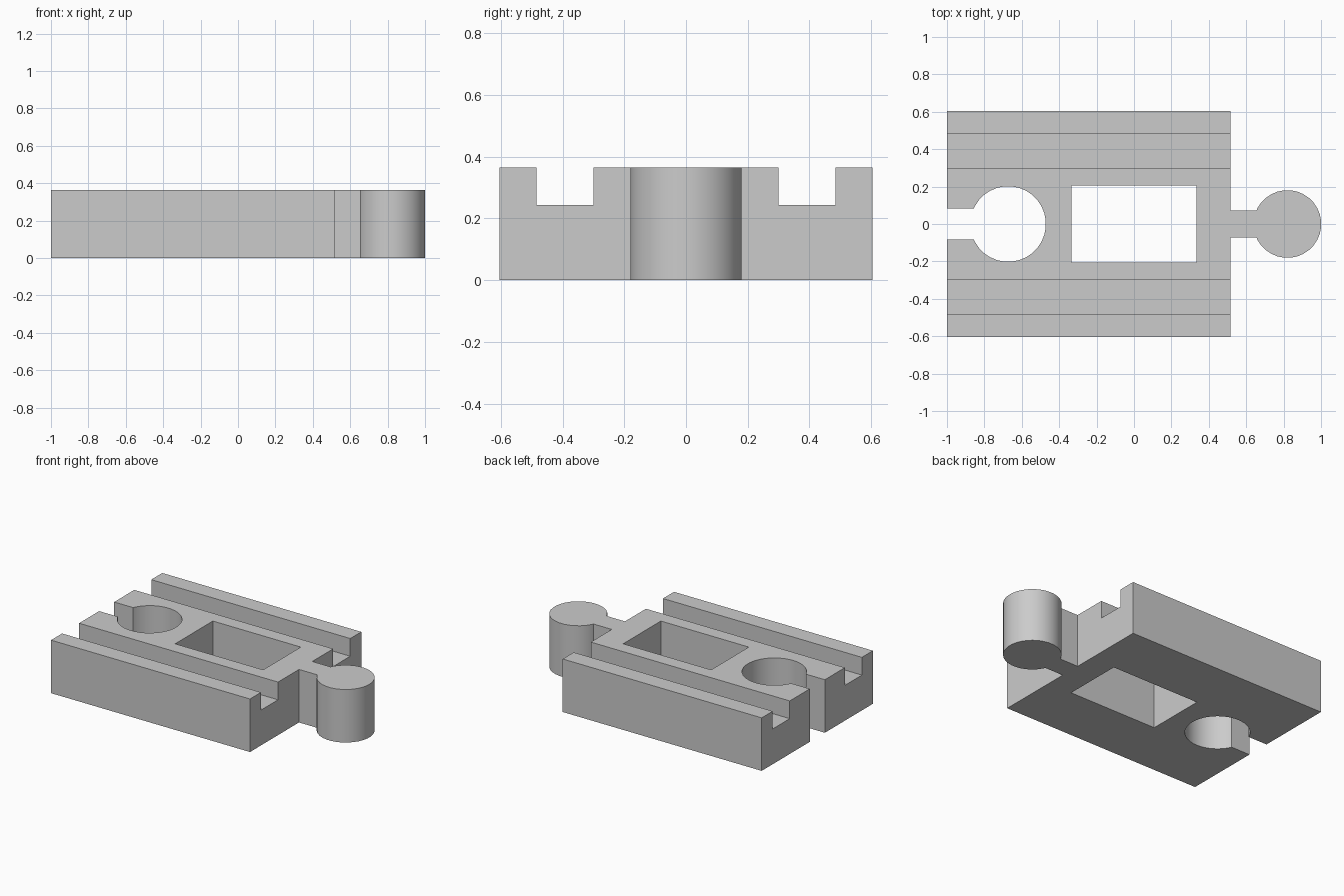
import bpy
import math

old = bpy.data.objects.get("Cube")
if old:
    bpy.data.objects.remove(old, do_unlink=True)

HEIGHT = 0.365
HALF_WIDTH = 0.605
BACK_END, FRONT_END = -1.0, 0.515

grey = bpy.data.materials.new("plain grey")
grey.use_nodes = True
colour = (0.6, 0.6, 0.6, 1)
grey.diffuse_color = colour
grey.node_tree.nodes["Principled BSDF"].inputs["Base Color"].default_value = colour


def box(name, x, y, z):
    """Box spanning the given (low, high) range on each axis."""
    spans = (x, y, z)
    bpy.ops.mesh.primitive_cube_add(size=1, location=[(a + b) / 2 for a, b in spans])
    ob = bpy.context.object
    ob.name = name
    ob.scale = [b - a for a, b in spans]
    bpy.ops.object.transform_apply(location=True, rotation=True, scale=True)
    ob.data.materials.append(grey)
    return ob


def cylinder(name, x, radius, z):
    """Upright cylinder on the centre line."""
    bpy.ops.mesh.primitive_cylinder_add(
        vertices=32, radius=radius, depth=z[1] - z[0],
        location=(x, 0, (z[0] + z[1]) / 2), rotation=(0, 0, math.pi / 32))
    ob = bpy.context.object
    ob.name = name
    bpy.ops.object.transform_apply(location=True, rotation=True, scale=True)
    ob.data.materials.append(grey)
    return ob


def combine(target, other, operation):
    """Apply a boolean and discard the second object."""
    other.hide_render = True
    bpy.ops.object.select_all(action='DESELECT')
    bpy.context.view_layer.objects.active = target
    target.select_set(True)
    mod = target.modifiers.new(other.name, 'BOOLEAN')
    mod.operation = operation
    mod.solver = 'EXACT'
    mod.object = other
    bpy.ops.object.modifier_apply(modifier=mod.name)
    bpy.data.objects.remove(other, do_unlink=True)


# Main slab of the track
full = (0, HEIGHT)
through = (-0.1, HEIGHT + 0.1)
track = box("track_body", (BACK_END, FRONT_END), (-HALF_WIDTH, HALF_WIDTH), full)

# Wheel grooves
for side in (-1, 1):
    edges = sorted((side * 0.30, side * 0.485))
    combine(track, box("groove_cutter", (-1.1, 0.6), edges, (0.243, 0.5)), 'DIFFERENCE')

# Central window
combine(track, box("window_cutter", (-0.335, 0.335), (-0.205, 0.205), through), 'DIFFERENCE')

# Round socket with its entry slot
combine(track, cylinder("socket_cutter", -0.673, 0.202, through), 'DIFFERENCE')
combine(track, box("slot_cutter", (-1.1, -0.75), (-0.082, 0.082), through), 'DIFFERENCE')

# Connector neck and round peg
neck = box("connector_neck", (FRONT_END - 0.05, 0.75), (-0.072, 0.072), full)
combine(track, neck, 'UNION')
combine(track, cylinder("connector_peg", 0.82, 0.181, full), 'UNION')

# Smooth round walls, crisp edges
bpy.ops.object.select_all(action='DESELECT')
bpy.context.view_layer.objects.active = track
track.select_set(True)
bpy.ops.object.shade_smooth_by_angle(angle=math.radians(30))
